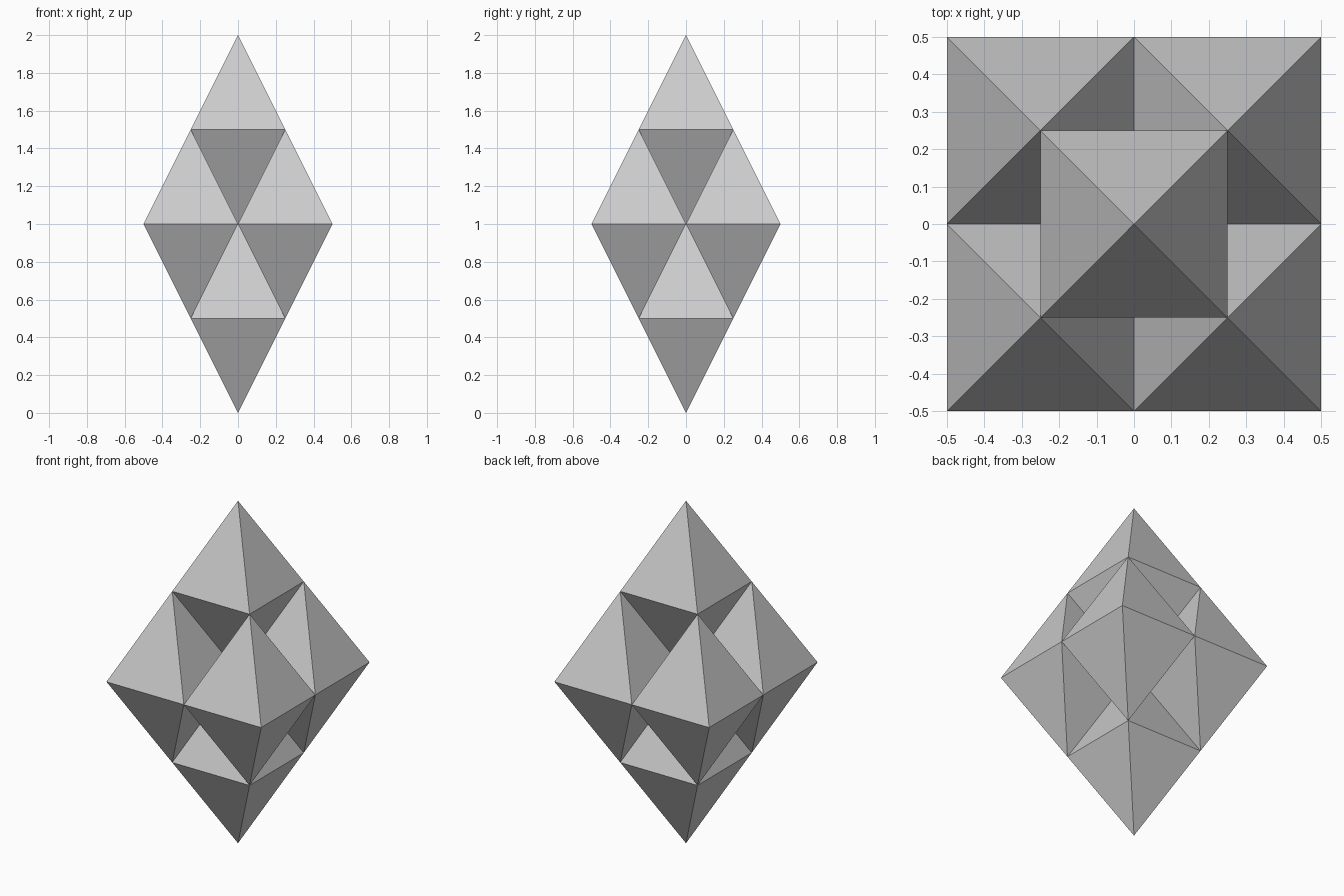
import bpy
import bmesh

cube = bpy.data.objects.get("Cube")
if cube:
    bpy.data.objects.remove(cube, do_unlink=True)

# Single plain grey
GREY = (0.6, 0.6, 0.6, 1.0)
grey = bpy.data.materials.new("plain_grey")
grey.use_nodes = True
grey.diffuse_color = GREY
grey.node_tree.nodes["Principled BSDF"].inputs["Base Color"].default_value = GREY

HALF = 0.25    # half width of each square waist
HEIGHT = 0.5   # waist to tip


def octahedron_mesh():
    """Square waist with a tip above and below, flat shaded."""
    bm = bmesh.new()
    for x in (-HALF, HALF):
        for y in (-HALF, HALF):
            bm.verts.new((x, y, 0))
    for z in (-HEIGHT, HEIGHT):
        bm.verts.new((0, 0, z))
    bmesh.ops.convex_hull(bm, input=bm.verts[:])
    bmesh.ops.recalc_face_normals(bm, faces=bm.faces[:])
    mesh = bpy.data.meshes.new("octahedron")
    bm.to_mesh(mesh)
    bm.free()
    mesh.materials.append(grey)
    return mesh


mesh = octahedron_mesh()


def place(name, x, y, z):
    ob = bpy.data.objects.new(name, mesh)
    ob.location = (x, y, z)
    bpy.context.collection.objects.link(ob)


# Top and bottom octahedra meet tip to tip at the centre
place("top_octahedron", 0, 0, 1 + HEIGHT)
place("bottom_octahedron", 0, 0, 1 - HEIGHT)

# Ring of four octahedra around the middle
for y, depth in ((-HALF, "front"), (HALF, "back")):
    for x, side in ((-HALF, "right"), (HALF, "left")):
        place(f"{depth}_{side}_octahedron", x, y, 1)
